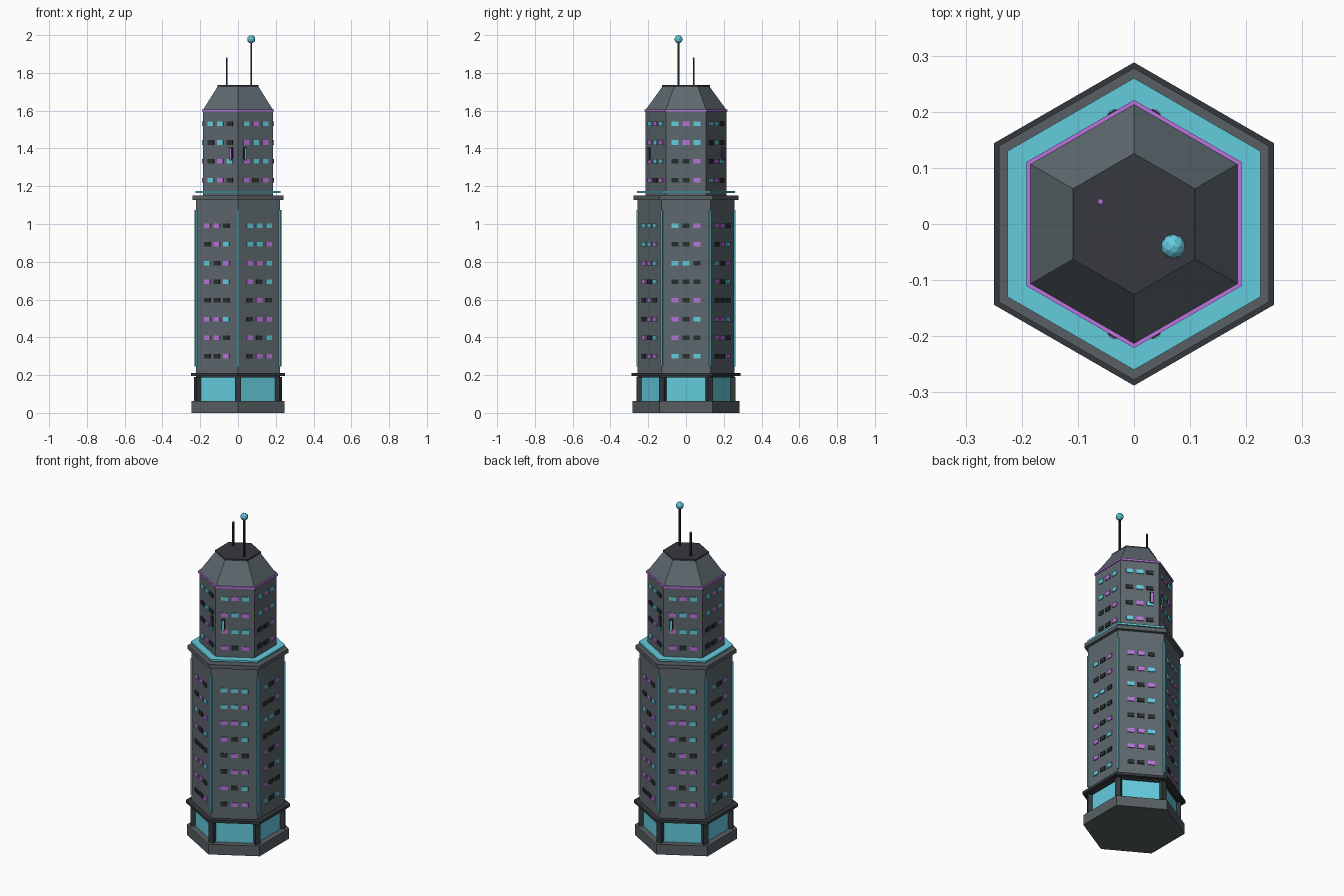
import bpy, bmesh, math, random
from mathutils import Matrix, Vector

if "Cube" in bpy.data.objects:
    bpy.data.objects.remove(bpy.data.objects["Cube"])

random.seed(7)
C30 = math.cos(math.pi / 6)


def mat(name, r, g, b):
    lin = [((c / 255 + 0.055) / 1.055) ** 2.4 if c > 10 else c / 3294 for c in (r, g, b)]
    m = bpy.data.materials.new(name)
    m.diffuse_color = (*lin, 1)
    m.use_nodes = True
    m.node_tree.nodes["Principled BSDF"].inputs["Base Color"].default_value = m.diffuse_color
    return m


WALL = mat("wall grey", 93, 104, 110)
BASE = mat("base grey", 87, 95, 98)
TRIM = mat("dark trim", 52, 56, 59)
CAP = mat("roof dark", 54, 56, 64)
UNLIT = mat("unlit window", 42, 45, 48)
CYAN = mat("neon cyan", 100, 204, 222)
PURPLE = mat("neon purple", 188, 116, 222)
MAST = mat("mast black", 34, 35, 38)


def finish(name, bm, *mats):
    bmesh.ops.recalc_face_normals(bm, faces=bm.faces)
    me = bpy.data.meshes.new(name)
    bm.to_mesh(me)
    bm.free()
    for m in mats:
        me.materials.append(m)
    ob = bpy.data.objects.new(name, me)
    bpy.context.collection.objects.link(ob)
    return ob


def hexa(name, r0, r1, z0, z1, m):
    """Six-sided prism or frustum with corners on the y axis."""
    bm = bmesh.new()
    rings = []
    for r, z in ((r0, z0), (r1, z1)):
        rings.append([bm.verts.new((r * math.cos(math.radians(90 + 60 * k)),
                                    r * math.sin(math.radians(90 + 60 * k)), z)) for k in range(6)])
    for ring in rings:
        bm.faces.new(ring)
    for k in range(6):
        j = (k + 1) % 6
        bm.faces.new((rings[0][k], rings[0][j], rings[1][j], rings[1][k]))
    return finish(name, bm, m)


def box(bm, angle, d, t, z, size, index=0):
    """Box at distance d along a direction, shifted t sideways; size = depth, width, height."""
    M = (Matrix.Rotation(math.radians(angle), 4, 'Z') @ Matrix.Translation((d, t, z))
         @ Matrix.Diagonal((*size, 1)))
    vs = bmesh.ops.create_cube(bm, size=1, matrix=M)["verts"]
    for f in {f for v in vs for f in v.link_faces}:
        f.material_index = index


def corners(name, r, z0, z1, size, m):
    bm = bmesh.new()
    for k in range(6):
        box(bm, 30 + 60 * k, r, 0, (z0 + z1) / 2, (size, size, z1 - z0))
    finish(name, bm, m)


def windows(name, r, z0, rows, step):
    bm = bmesh.new()
    pattern = [[[random.choice((0, 1, 2)) for c in range(3)] for q in range(rows)] for f in range(3)]
    for k in range(6):
        for q in range(rows):
            for c in range(3):
                box(bm, 60 * k, r * C30 + 0.001, (c - 1) * 0.0575, z0 + q * step,
                    (0.009, 0.038, 0.024), pattern[k % 3][q][c])
    finish(name, bm, UNLIT, CYAN, PURPLE)


# Ground floor
hexa("base_plinth", 0.283, 0.283, 0, 0.062, BASE)
hexa("lobby_glass", 0.243, 0.243, 0.062, 0.19, CYAN)
corners("lobby_posts", 0.246, 0.062, 0.19, 0.03, TRIM)
hexa("lobby_header", 0.256, 0.256, 0.187, 0.196, TRIM)
hexa("lobby_canopy", 0.288, 0.288, 0.195, 0.211, TRIM)

# Lower shaft
hexa("lower_shaft", 0.257, 0.257, 0.21, 1.13, WALL)
corners("corner_neon_strips", 0.257, 0.246, 1.073, 0.01, CYAN)
windows("lower_windows", 0.257, 0.299, 8, 0.0988)
hexa("cornice", 0.278, 0.278, 1.128, 1.152, BASE)
hexa("cyan_ring", 0.26, 0.26, 1.165, 1.176, CYAN)

# Upper shaft
hexa("upper_shaft", 0.214, 0.214, 1.15, 1.6, WALL)
windows("upper_windows", 0.214, 1.232, 4, 0.0997)
hexa("purple_ring", 0.221, 0.221, 1.595, 1.606, PURPLE)

# Upright neon signs beside the front and back corners
bm = bmesh.new()
for angle, side, colour in ((240, 1, 2), (300, -1, 1), (60, 1, 2), (120, -1, 1)):
    t = side * 0.066
    box(bm, angle, 0.214 * C30 + 0.004, t, 1.37, (0.009, 0.018, 0.07), 0)
    box(bm, angle, 0.214 * C30 + 0.007, t, 1.37, (0.008, 0.009, 0.058), colour)
finish("neon_signs", bm, UNLIT, CYAN, PURPLE)

# Roof
hexa("sloped_roof", 0.215, 0.125, 1.603, 1.727, WALL)
hexa("roof_cap", 0.126, 0.126, 1.725, 1.736, CAP)

# Masts
for name, x, y, top, w in (("tall_mast", 0.07, -0.04, 1.965, 0.01), ("short_mast", -0.06, 0.04, 1.878, 0.008)):
    bm = bmesh.new()
    M = Matrix.Translation((x, y, (1.73 + top) / 2)) @ Matrix.Diagonal((w, w, top - 1.73, 1))
    bmesh.ops.create_cube(bm, size=1, matrix=M)
    finish(name, bm, MAST)
bm = bmesh.new()
bmesh.ops.create_cube(bm, size=1, matrix=Matrix.Translation((-0.06, 0.04, 1.879)) @ Matrix.Diagonal((0.009, 0.009, 0.006, 1)))
finish("short_mast_tip", bm, PURPLE)
bm = bmesh.new()
bmesh.ops.create_icosphere(bm, subdivisions=2, radius=0.022, matrix=Matrix.Translation((0.07, -0.04, 1.978)))
finish("beacon_ball", bm, CYAN)
